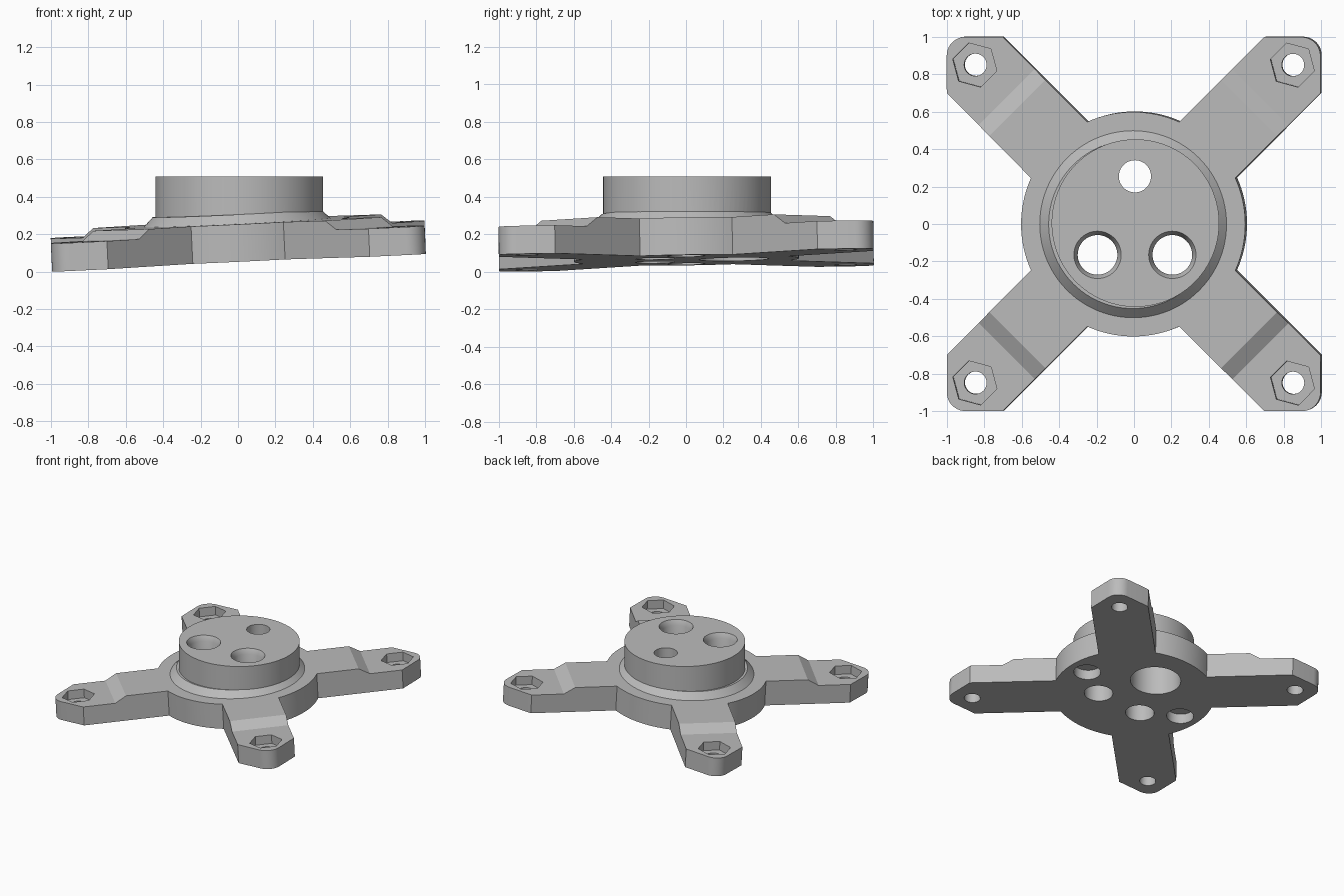
import bpy, bmesh, math
from mathutils import Matrix, Vector

if "Cube" in bpy.data.objects:
    bpy.data.objects.remove(bpy.data.objects["Cube"], do_unlink=True)

ARM_HALF, DISC_R, THICK, TIP_THICK = 0.212, 0.6, 0.2, 0.15
ARM_ANGLES = [math.radians(45 + 90 * k) for k in range(4)]

# The plate leans slightly; the hub on it stays upright
normal = Vector((-0.0475, -0.016, 1)).normalized()
TILT = (Matrix.Translation((0.005, 0.002, 0.064))
        @ Vector((0, 0, 1)).rotation_difference(normal).to_matrix().to_4x4())


def make_object(name, bm, matrix):
    bmesh.ops.transform(bm, matrix=matrix, verts=bm.verts)
    bmesh.ops.recalc_face_normals(bm, faces=bm.faces)
    mesh = bpy.data.meshes.new(name)
    bm.to_mesh(mesh)
    bm.free()
    obj = bpy.data.objects.new(name, mesh)
    bpy.context.collection.objects.link(obj)
    return obj


def prism(name, points, direction, matrix=Matrix()):
    """Extrude a flat outline of 3D points along a direction."""
    bm = bmesh.new()
    face = bm.faces.new([bm.verts.new(p) for p in points])
    new = bmesh.ops.extrude_face_region(bm, geom=[face], use_keep_orig=True)["geom"]
    verts = [g for g in new if isinstance(g, bmesh.types.BMVert)]
    bmesh.ops.translate(bm, verts=verts, vec=direction)
    return make_object(name, bm, matrix)


def cone(name, x, y, z0, z1, r0, r1=None, matrix=Matrix(), sides=64, turn=0):
    """Cylinder or frustum between two heights."""
    bm = bmesh.new()
    bmesh.ops.create_cone(bm, cap_ends=True, segments=sides, radius1=r0,
                          radius2=r0 if r1 is None else r1, depth=z1 - z0)
    place = Matrix.Translation((x, y, (z0 + z1) / 2)) @ Matrix.Rotation(turn, 4, "Z")
    return make_object(name, bm, matrix @ place)


def combine(target, tool, operation="DIFFERENCE"):
    """Apply a boolean and discard the tool."""
    tool.hide_render = True
    mod = target.modifiers.new("boolean", "BOOLEAN")
    mod.operation, mod.solver, mod.object = operation, "EXACT", tool
    graph = bpy.context.evaluated_depsgraph_get()
    result = bpy.data.meshes.new_from_object(target.evaluated_get(graph))
    target.modifiers.clear()
    target.data = result
    bpy.data.objects.remove(tool, do_unlink=True)


# Plate outline: disc arcs joined by four arms with rounded corner tips
def polar(r, a):
    return Vector((r * math.cos(a), r * math.sin(a), 0))


root = math.asin(ARM_HALF / DISC_R)
outline = []
for a in ARM_ANGLES:
    spin = Matrix.Rotation(a, 3, "Z")
    corner = [Vector((1.273, 0, 0)) + polar(0.1, math.radians(-45 + 9 * i)) for i in range(11)]
    tip = [Vector((1.202, -ARM_HALF, 0))] + corner + [Vector((1.202, ARM_HALF, 0))]
    outline += [spin @ p for p in tip]
    span = math.pi / 2 - 2 * root
    outline += [polar(DISC_R, a + root + span * i / 16) for i in range(17)]
mount = prism("mounting_plate", outline, (0, 0, THICK), TILT)

# Lowered arm ends with a short ramp
step = [(0.877, THICK), (0.96, TIP_THICK), (1.6, TIP_THICK), (1.6, 0.4), (0.877, 0.4)]
for a in ARM_ANGLES:
    combine(mount, prism("step_cutter", [(s, -0.4, z) for s, z in step], (0, 0.8, 0),
                         TILT @ Matrix.Rotation(a, 4, "Z")))

# Chamfered collar and upright hub
combine(mount, cone("collar", 0, 0, 0.15, 0.25, 0.55, 0.45, TILT, 96), "UNION")
combine(mount, cone("hub", 0.0075, 0.005, 0.2, 0.51, 0.448, sides=96), "UNION")

# Hexagonal nut pockets and bolt holes at the arm ends
for sx in (-1, 1):
    for sy in (-1, 1):
        x, y = 0.85 * sx, 0.85 * sy
        combine(mount, cone("nut_cutter", x, y, 0.08, 0.3, 0.122, matrix=TILT,
                            sides=6, turn=math.radians(15)))
        combine(mount, cone("bolt_cutter", x, y, -0.1, 0.3, 0.06, matrix=TILT, sides=32))

# Pair of countersunk holes, plus blind holes under the disc edge
for side in (-1, 1):
    x = 0.005 + 0.2 * side
    combine(mount, cone("hole_cutter", x, -0.165, -0.1, 0.7, 0.106))
    combine(mount, cone("sink_cutter", x, -0.165, 0.47, 0.515, 0.106, 0.129))
    combine(mount, cone("blind_cutter", 0.45 * side, 0, -0.1, 0.08, 0.1, matrix=TILT, sides=48))

# Single hole with a wide bore from below
combine(mount, cone("hole_cutter", 0.005, 0.255, -0.1, 0.7, 0.086))
combine(mount, cone("bore_cutter", 0.005, 0.255, -0.1, 0.4, 0.187))

# Rest on the floor
low = min(v.co.z for v in mount.data.vertices)
mount.data.transform(Matrix.Translation((0, 0, -low)))

# Single grey finish
grey = bpy.data.materials.new("plain_grey")
grey.use_nodes = True
colour = (0.5, 0.5, 0.5, 1)
grey.diffuse_color = colour
grey.node_tree.nodes["Principled BSDF"].inputs["Base Color"].default_value = colour
mount.data.materials.clear()
mount.data.materials.append(grey)
for poly in mount.data.polygons:
    poly.material_index = 0

bpy.ops.object.select_all(action="DESELECT")
mount.select_set(True)
bpy.context.view_layer.objects.active = mount
bpy.ops.object.shade_smooth_by_angle(angle=math.radians(30))
